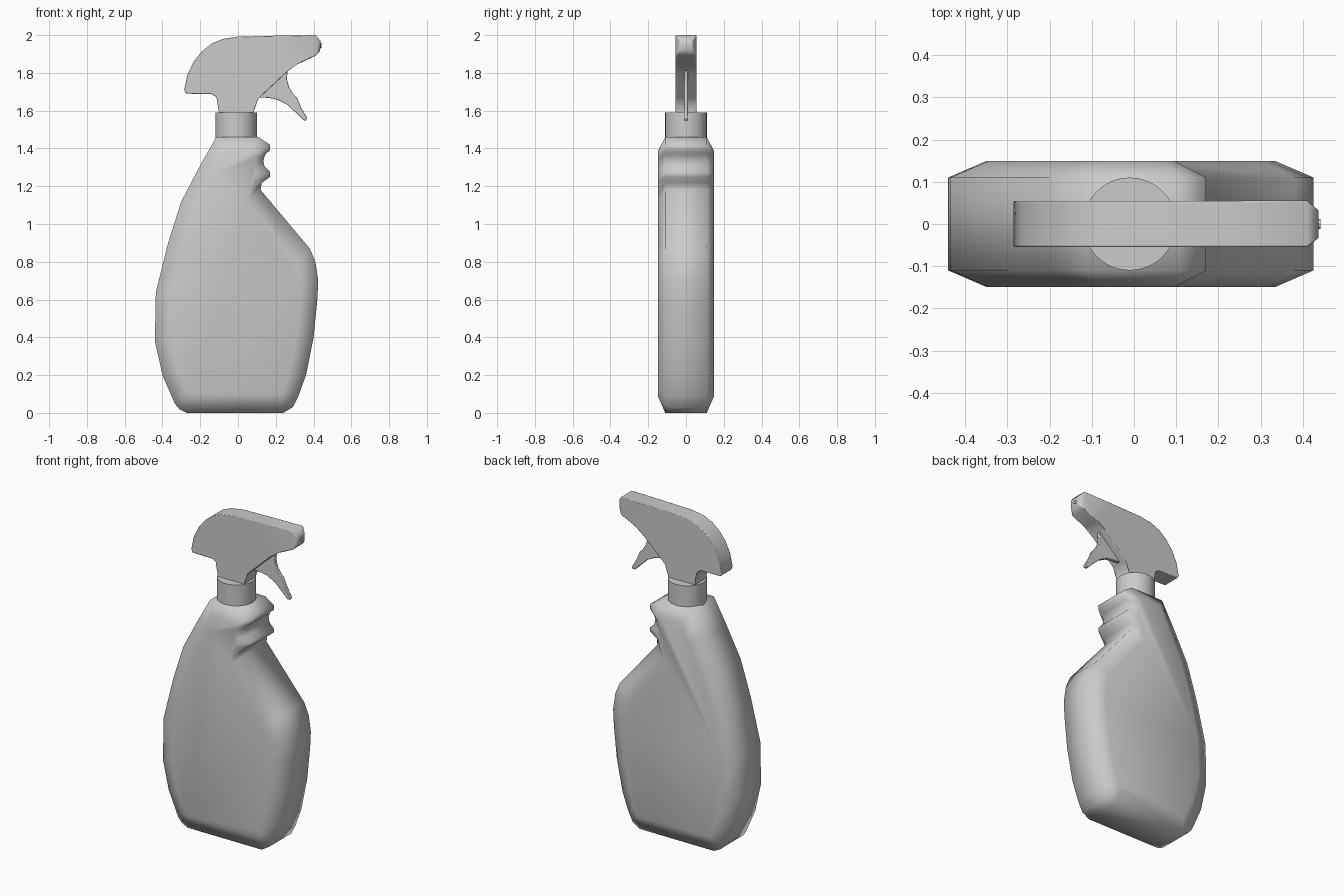
import bpy, bmesh, math


def finish(name, bm, angle, bevel=0.0, segments=2):
    bmesh.ops.recalc_face_normals(bm, faces=bm.faces)
    mesh = bpy.data.meshes.new(name)
    bm.to_mesh(mesh)
    bm.free()
    ob = bpy.data.objects.new(name, mesh)
    bpy.context.collection.objects.link(ob)
    if bevel:
        mod = ob.modifiers.new("soft_edges", 'BEVEL')
        mod.width, mod.segments = bevel, segments
        mod.limit_method, mod.angle_limit = 'ANGLE', math.radians(50)
    bpy.ops.object.select_all(action='DESELECT')
    ob.select_set(True)
    bpy.context.view_layer.objects.active = ob
    bpy.ops.object.shade_smooth_by_angle(angle=math.radians(angle))
    return ob


def loft(loops):
    """Bridge equal-length (points, y) loops and cap both ends."""
    bm = bmesh.new()
    rings = [[bm.verts.new((x, y, z)) for x, z in pts] for pts, y in loops]
    for a, b in zip(rings, rings[1:]):
        for i in range(len(a)):
            j = (i + 1) % len(a)
            bm.faces.new((a[i], a[j], b[j], b[i]))
    bm.faces.new(rings[0])
    bm.faces.new(rings[-1])
    return bm


# Bottle: silhouette (x, z) paired with the inset outline of the broad face
pairs = [
    (-0.27, 0, -0.24, 0.09), (0.24, 0, 0.22, 0.09),
    (0.29, 0.03, 0.235, 0.10), (0.32, 0.09, 0.245, 0.13),
    (0.36, 0.20, 0.27, 0.22), (0.40, 0.40, 0.31, 0.41),
    (0.42, 0.60, 0.33, 0.60), (0.425, 0.70, 0.335, 0.69),
    (0.41, 0.80, 0.32, 0.76), (0.38, 0.87, 0.30, 0.80),
    # finger grip
    (0.12, 1.18, 0.05, 1.12), (0.125, 1.22, 0.075, 1.18),
    (0.17, 1.25, 0.085, 1.23), (0.17, 1.275, 0.087, 1.26),
    (0.14, 1.305, 0.089, 1.29), (0.134, 1.335, 0.09, 1.315),
    (0.145, 1.37, 0.092, 1.335), (0.17, 1.39, 0.094, 1.355),
    (0.17, 1.42, 0.096, 1.37), (0.11, 1.46, 0.07, 1.385),
    # shoulder and back
    (-0.115, 1.46, -0.07, 1.385), (-0.20, 1.31, -0.125, 1.27),
    (-0.30, 1.12, -0.215, 1.09), (-0.37, 0.90, -0.285, 0.88),
    (-0.435, 0.64, -0.345, 0.63), (-0.44, 0.38, -0.35, 0.39),
    (-0.40, 0.20, -0.31, 0.22), (-0.335, 0.05, -0.265, 0.12),
    (-0.31, 0.02, -0.25, 0.10),
]
outer = [p[:2] for p in pairs]
inner = [p[2:] for p in pairs]
finish("bottle", loft([(inner, -0.149), (outer, -0.11),
                       (outer, 0.11), (inner, 0.149)]), 75)

# Screw collar
bpy.ops.mesh.primitive_cylinder_add(vertices=48, radius=0.11, depth=0.14,
                                    location=(-0.01, 0, 1.52))
bpy.context.object.name = "collar"
bpy.ops.object.shade_smooth_by_angle(angle=math.radians(40))

# Sprayer head, narrowed in y at the nose
head = [
    (-0.10, 1.58), (0.08, 1.58), (0.083, 1.63), (0.11, 1.665),
    (0.255, 1.80), (0.285, 1.835), (0.32, 1.848), (0.41, 1.89),
    (0.435, 1.915), (0.437, 1.97), (0.41, 2.0), (0.20, 1.997),
    (0.0, 1.992), (-0.08, 1.98), (-0.14, 1.955), (-0.19, 1.915),
    (-0.235, 1.86), (-0.268, 1.79), (-0.285, 1.71), (-0.275, 1.69),
    (-0.14, 1.688), (-0.115, 1.672), (-0.102, 1.64),
]
bm = loft([(head, -0.055), (head, 0.055)])
for v in bm.verts:
    if v.co.x > 0.42:
        v.co.y *= 0.6
bmesh.ops.triangulate(bm, faces=[f for f in bm.faces if len(f.verts) > 4])
finish("sprayer_head", bm, 60, 0.006)

# Nozzle tip
bpy.ops.mesh.primitive_cylinder_add(vertices=16, radius=0.012, depth=0.03,
                                    location=(0.427, 0, 1.945),
                                    rotation=(0, math.pi / 2, 0))
bpy.context.object.name = "nozzle_tip"
bpy.ops.object.shade_smooth_by_angle(angle=math.radians(40))

# Trigger blade
trigger = [
    (0.10, 1.67), (0.16, 1.668), (0.21, 1.658), (0.26, 1.632), (0.30, 1.595),
    (0.345, 1.55), (0.36, 1.548), (0.367, 1.56), (0.335, 1.615),
    (0.312, 1.67), (0.295, 1.685), (0.27, 1.725), (0.258, 1.77),
    (0.265, 1.82), (0.22, 1.80),
]
finish("trigger", loft([(trigger, -0.011), (trigger, 0.011)]), 40, 0.003)
